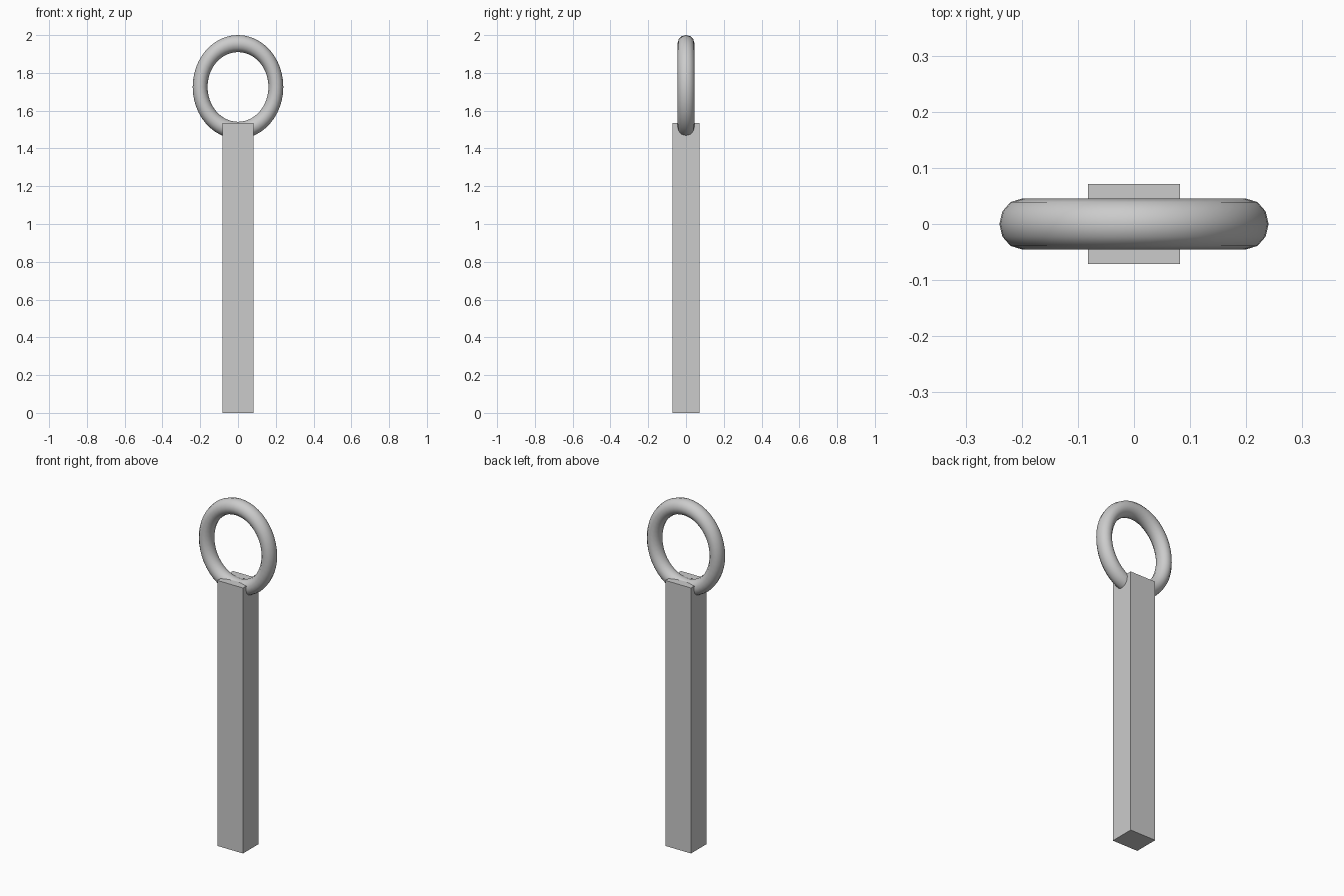
import bpy, math

cube = bpy.data.objects.get("Cube")
if cube:
    bpy.data.objects.remove(cube, do_unlink=True)

# Single plain grey
grey = bpy.data.materials.new("light_grey")
grey.use_nodes = True
colour = (0.6, 0.6, 0.6, 1.0)
grey.diffuse_color = colour
grey.node_tree.nodes["Principled BSDF"].inputs["Base Color"].default_value = colour


def finish(name, scale):
    """Name the active part, bake its scale and give it the grey."""
    obj = bpy.context.object
    obj.name = name
    obj.scale = scale
    bpy.ops.object.transform_apply(location=False, rotation=True, scale=True)
    obj.data.materials.append(grey)
    return obj


# Square bar standing on the ground
BAR_HEIGHT = 1.535
bpy.ops.mesh.primitive_cube_add(size=1, location=(0, 0, BAR_HEIGHT / 2))
finish("bar", (0.164, 0.143, BAR_HEIGHT))

# Oval ring, upright and sunk into the top of the bar
bpy.ops.mesh.primitive_torus_add(major_radius=0.2295, minor_radius=0.045,
                                 major_segments=48, minor_segments=12,
                                 location=(0, 0, 1.7255))
ring = bpy.context.object
ring.rotation_euler = (math.pi / 2, 0, 0)
finish("ring", (0.874, 1, 1))
bpy.ops.object.shade_smooth_by_angle(angle=math.radians(40))
